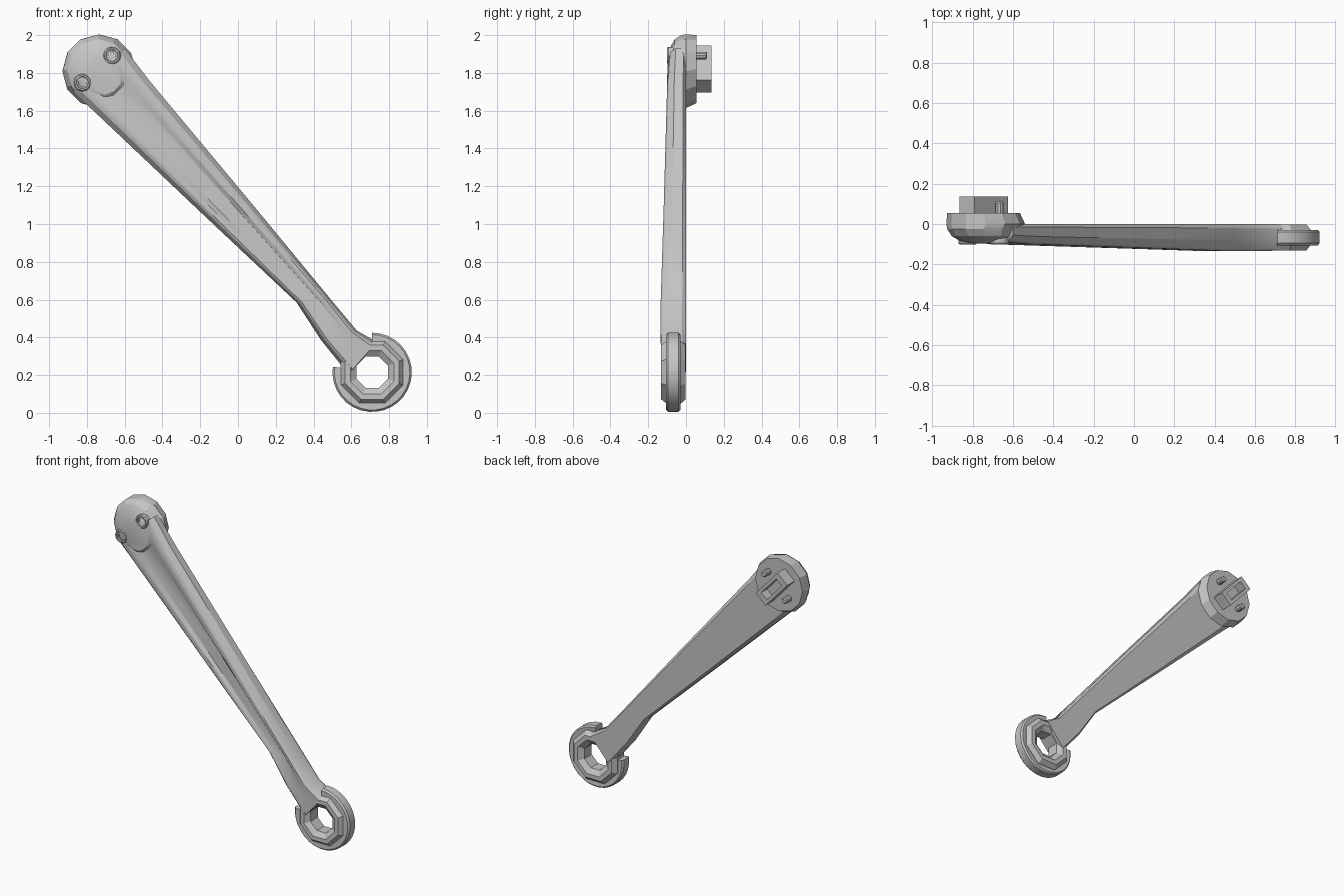
import bpy, bmesh, math
from mathutils import Vector

cube = bpy.data.objects.get("Cube")
if cube:
    bpy.data.objects.remove(cube, do_unlink=True)

metal = bpy.data.materials.new("grey_metal")
metal.use_nodes = True
grey = (0.56, 0.56, 0.56, 1)
metal.diffuse_color = grey
metal.node_tree.nodes["Principled BSDF"].inputs["Base Color"].default_value = grey

HEAD = Vector((-0.745, 0, 1.82))
RING = Vector((0.71, 0, 0.215))
ALONG = Vector((0.673, 0, -0.74)).normalized()   # head towards ring
ACROSS = Vector((0.74, 0, 0.673)).normalized()
DEPTH = Vector((0, 1, 0))


def finish(name, bm):
    bmesh.ops.recalc_face_normals(bm, faces=bm.faces)
    mesh = bpy.data.meshes.new(name)
    bm.to_mesh(mesh)
    bm.free()
    mesh.materials.append(metal)
    obj = bpy.data.objects.new(name, mesh)
    bpy.context.collection.objects.link(obj)
    bpy.ops.object.select_all(action='DESELECT')
    obj.select_set(True)
    bpy.context.view_layer.objects.active = obj
    bpy.ops.object.shade_smooth_by_angle(angle=math.radians(22))
    return obj


def loft(name, loops, closed=False):
    """Skin equal closed loops; cap the two ends unless the loops close up."""
    bm = bmesh.new()
    rows = [[bm.verts.new(p) for p in loop] for loop in loops]
    pairs = list(zip(rows, rows[1:]))
    if closed:
        pairs.append((rows[-1], rows[0]))
    n = len(rows[0])
    for a, b in pairs:
        for i in range(n):
            j = (i + 1) % n
            bm.faces.new((a[i], a[j], b[j], b[i]))
    if not closed:
        bm.faces.new(rows[0])
        bm.faces.new(rows[-1])
    return finish(name, bm)


def circle(center, r, y, sides, turn=0.0):
    return [center + Vector((r * math.cos(a), y, r * math.sin(a)))
            for a in (turn + math.tau * i / sides for i in range(sides))]


# Tapered arm: (upper edge, lower edge, front depth, channel depth)
stations = [
    ((-0.60, 1.93), (-0.875, 1.70), -0.088, 0.0),
    ((-0.47, 1.76), (-0.75, 1.585), -0.100, 0.014),
    ((0.08, 1.10), (-0.19, 1.055), -0.118, 0.018),
    ((0.50, 0.59), (0.31, 0.585), -0.134, 0.012),
    ((0.63, 0.435), (0.44, 0.385), -0.134, 0.0),
    ((0.735, 0.375), (0.585, 0.205), -0.132, 0.0),
]
# Cross-section: position across, share of front depth, in channel or not
half = [(0, 0.15, 0), (0, 0.62, 0), (0.09, 0.93, 0), (0.15, 1, 0),
        (0.25, 1, 0), (0.34, 1, 1)]
section = half + [(1 - t, d, c) for t, d, c in reversed(half)]
section += [(0.93, 0, 0), (0.07, 0, 0)]
loops = []
for upper, lower, front, channel in stations:
    up, low = Vector((upper[0], 0, upper[1])), Vector((lower[0], 0, lower[1]))
    loops.append([low.lerp(up, t) + DEPTH * (d * front + c * channel)
                  for t, d, c in section])
loft("arm", loops)

# Rounded head: radius, depth, shift along the arm
head_rings = [(0.18, 0.055, 0), (0.195, 0.0, 0.015), (0.18, -0.025, 0),
              (0.165, -0.06, 0.01), (0.135, -0.085, 0.03), (0.09, -0.097, 0.06)]
loft("head", [circle(HEAD + ALONG * s, r, y, 12) for r, y, s in head_rings])

# Octagonal eye with a chamfered hole
eye = [(0.182, -0.03), (0.182, -0.10), (0.155, -0.132), (0.125, -0.132),
       (0.09, -0.108), (0.09, -0.028), (0.125, -0.002), (0.155, -0.002)]
loft("eye", [circle(RING, r, y, 8, math.pi / 8) for r, y in eye], closed=True)

# Open guard band around the eye
band = [(0.15, -0.035), (0.20, -0.03), (0.21, -0.04),
        (0.21, -0.095), (0.20, -0.106), (0.15, -0.106)]
start, end, steps = math.radians(172), math.radians(450), 24
loops = []
for i in range(steps + 1):
    a = start + (end - start) * i / steps
    spoke = Vector((math.cos(a), 0, math.sin(a)))
    loops.append([RING + spoke * r + DEPTH * y for r, y in band])
loft("guard_band", loops)


# Hollow rectangular socket on the back of the head
def rectangle(a, b, y):
    return [HEAD + ALONG * a * i + ACROSS * b * j + DEPTH * y
            for i, j in ((-1, -1), (1, -1), (1, 1), (-1, 1))]


loft("socket", [rectangle(0.123, 0.05, 0.03), rectangle(0.123, 0.05, 0.135),
                rectangle(0.085, 0.028, 0.135), rectangle(0.085, 0.028, 0.07)])

# Screws in front and matching pins behind
screw = [(0.047, -0.05), (0.047, -0.093), (0.041, -0.101),
         (0.033, -0.101), (0.030, -0.094), (0.021, -0.094), (0.019, -0.075)]
for side, label in ((1, "upper"), (-1, "lower")):
    spot = HEAD + ACROSS * 0.106 * side
    loft(label + "_screw", [circle(spot, r, y, 12) for r, y in screw])
    loft(label + "_pin", [circle(spot, r, y, 10) for r, y in
                          ((0.021, 0.03), (0.021, 0.105), (0.015, 0.112))])
